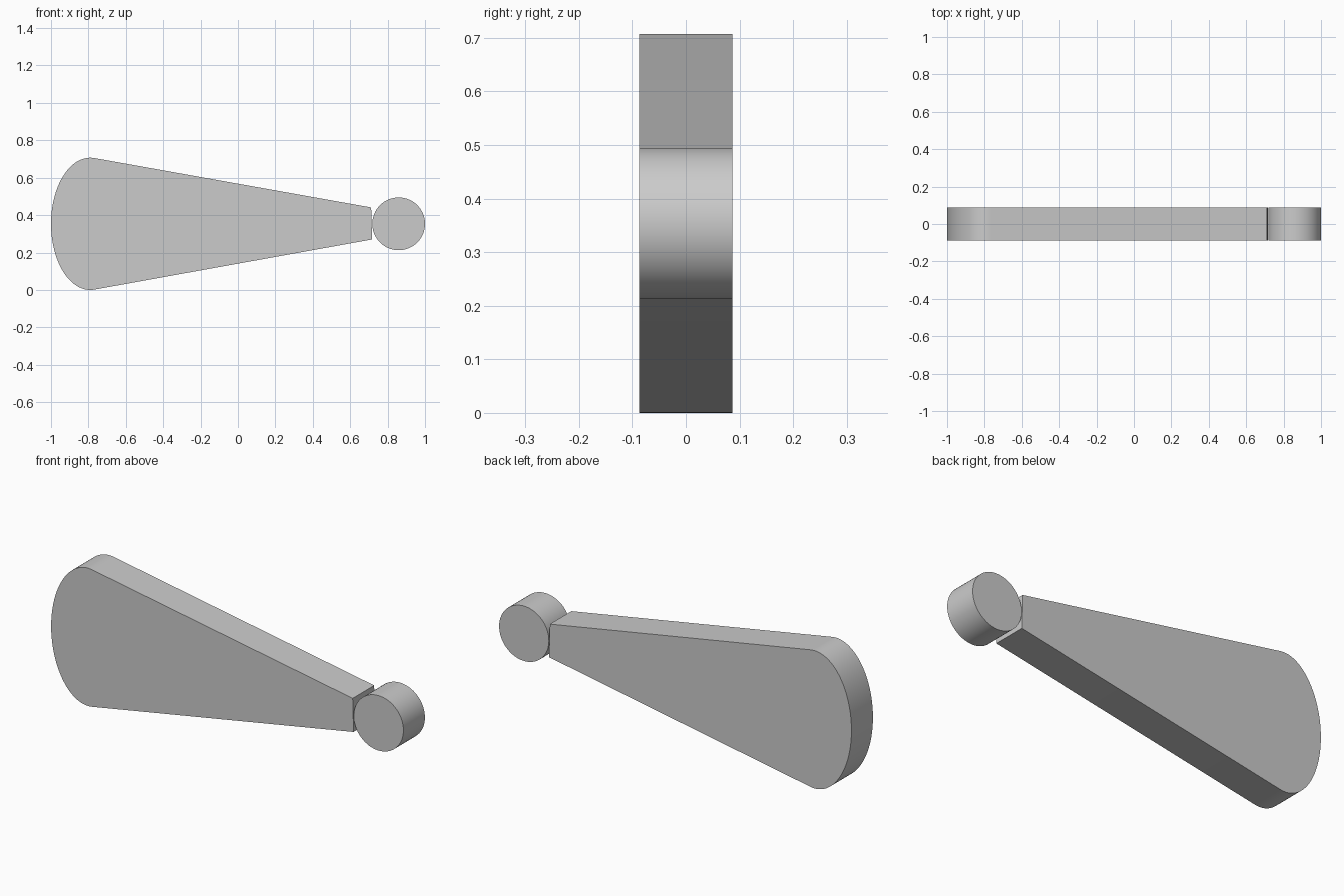
import bpy, bmesh
from math import sin, cos, radians, pi

cube = bpy.data.objects.get("Cube")
if cube:
    bpy.data.objects.remove(cube, do_unlink=True)

HALF_DEPTH = 0.087
MID_Z = 0.3535

grey = bpy.data.materials.new("plain_grey")
grey.use_nodes = True
colour = (0.6, 0.6, 0.6, 1)
grey.diffuse_color = colour
grey.node_tree.nodes["Principled BSDF"].inputs["Base Color"].default_value = colour


def arc(cx, rx, rz, start, end, steps):
    """Points on an ellipse in the xz plane, angles in radians."""
    angles = [start + (end - start) * i / steps for i in range(steps + 1)]
    return [(cx + rx * cos(a), MID_Z + rz * sin(a)) for a in angles]


def slab(name, outline):
    """Extrude an xz outline through the full depth."""
    bm = bmesh.new()
    face = bm.faces.new([bm.verts.new((x, -HALF_DEPTH, z)) for x, z in outline])
    extruded = bmesh.ops.extrude_face_region(bm, geom=[face])["geom"]
    verts = [g for g in extruded if isinstance(g, bmesh.types.BMVert)]
    bmesh.ops.translate(bm, verts=verts, vec=(0, 2 * HALF_DEPTH, 0))
    bmesh.ops.recalc_face_normals(bm, faces=bm.faces)
    mesh = bpy.data.meshes.new(name)
    bm.to_mesh(mesh)
    bm.free()
    mesh.materials.append(grey)
    obj = bpy.data.objects.new(name, mesh)
    bpy.context.collection.objects.link(obj)
    bpy.ops.object.select_all(action="DESELECT")
    obj.select_set(True)
    bpy.context.view_layer.objects.active = obj
    bpy.ops.object.shade_smooth_by_angle(angle=radians(30))


# Tapered paddle: elliptical end flowing tangentially into straight edges
rounded_end = arc(-0.79, 0.21, 0.3535, radians(84), radians(276), 64)
slab("tapered_paddle", rounded_end + [(0.717, 0.27), (0.712, 0.441)])

# Round pivot touching the narrow end
slab("round_pivot", arc(0.859, 0.141, 0.141, 0, 2 * pi, 64)[:-1])
